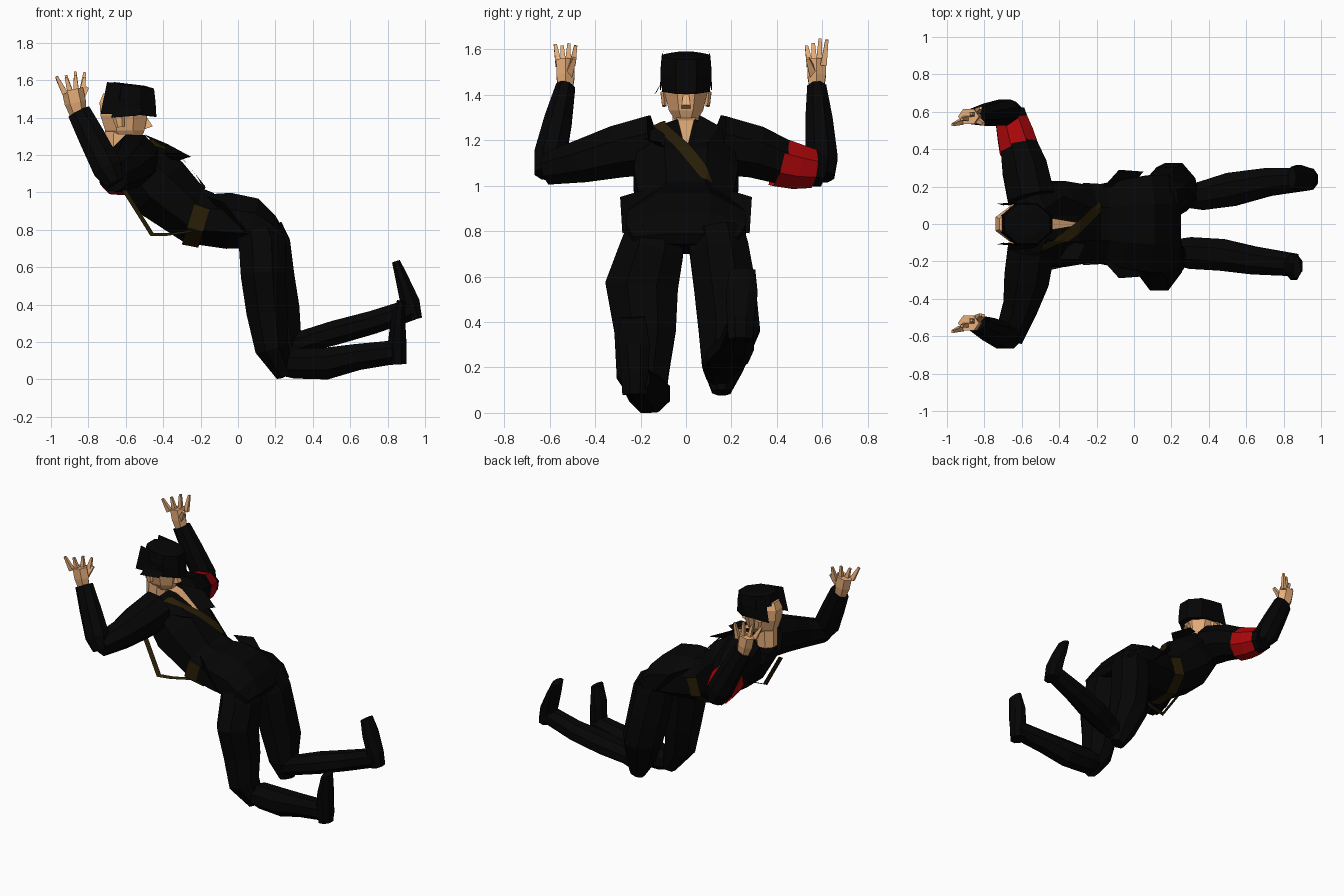
import bpy, bmesh, math, random
from mathutils import Vector as V

random.seed(4)


def material(name, col):
    m = bpy.data.materials.new(name)
    m.diffuse_color = (*col, 1)
    return m


BLACK = material("black cloth", (0.0015, 0.0015, 0.0015))
SKIN = material("skin", (0.80, 0.42, 0.19))
RED = material("red armband", (0.40, 0.002, 0.003))
BROWN = material("brown leather", (0.022, 0.013, 0.002))


def finish(name, bm, *mats):
    bmesh.ops.recalc_face_normals(bm, faces=bm.faces)
    me = bpy.data.meshes.new(name)
    bm.to_mesh(me)
    bm.free()
    for m in mats:
        me.materials.append(m)
    ob = bpy.data.objects.new(name, me)
    bpy.context.collection.objects.link(ob)
    return ob


def loft(name, secs, mat, ref=(0, 1, 0), n=8, cap=True, along=None):
    """Faceted tube: each section is (centre, half width along ref, half depth)."""
    bm = bmesh.new()
    pts = [V(s[0]) for s in secs]
    rings = []
    for i, (c, hw, hd) in enumerate(secs):
        t = V(along) if along else pts[min(i + 1, len(pts) - 1)] - pts[max(i - 1, 0)]
        t.normalize()
        side = V(ref) - t * t.dot(V(ref))
        side.normalize()
        other = t.cross(side)
        k = 1 / math.cos(math.pi / n)
        ring = []
        for j in range(n):
            a = 2 * math.pi * (j + 0.5) / n
            ring.append(bm.verts.new(pts[i] + side * hw * k * math.cos(a) + other * hd * k * math.sin(a)))
        rings.append(ring)
    for a, b in zip(rings, rings[1:]):
        for j in range(n):
            bm.faces.new((a[j], a[(j + 1) % n], b[(j + 1) % n], b[j]))
    if cap:
        bm.faces.new(rings[0])
        bm.faces.new(rings[-1])
    return finish(name, bm, mat)


def ribbon(name, pts, widths, across, mat, wrap=None, offset=0.007, steps=8):
    """Flat strip along pts, optionally laid on another part."""
    bm = bmesh.new()
    rows = []
    for i in range(len(pts) - 1):
        for s in range(steps + (i == len(pts) - 2)):
            f = s / steps
            p = V(pts[i]).lerp(V(pts[i + 1]), f)
            w = widths[i] * (1 - f) + widths[i + 1] * f
            rows.append([bm.verts.new(p + V(across) * w * u) for u in (-0.5, 0, 0.5)])
    for a, b in zip(rows, rows[1:]):
        for j in range(2):
            bm.faces.new((a[j], a[j + 1], b[j + 1], b[j]))
    ob = finish(name, bm, mat)
    if wrap:
        m = ob.modifiers.new("lay on", 'SHRINKWRAP')
        m.target = wrap
        m.wrap_method = 'NEAREST_SURFACEPOINT'
        m.wrap_mode = 'ABOVE_SURFACE'
        m.offset = offset
    return ob


def flap(name, corners, mat):
    bm = bmesh.new()
    bm.faces.new([bm.verts.new(c) for c in corners])
    return finish(name, bm, mat)


# Jacket body leaning back, down to the skirt over the hips
torso = loft("jacket_body", [
    ((-0.60, 0, 1.22), 0.10, 0.10), ((-0.565, 0, 1.185), 0.20, 0.135),
    ((-0.42, 0, 1.03), 0.23, 0.18), ((-0.22, 0, 0.86), 0.20, 0.145),
    ((-0.05, 0, 0.848), 0.24, 0.15), ((0.08, 0, 0.835), 0.26, 0.135),
    ((0.165, 0, 0.80), 0.265, 0.085), ((0.24, 0, 0.765), 0.23, 0.025)], BLACK)

# Belt: brown at the sides and back, covered by the jacket at the front
belt = loft("belt", [((-0.255, 0, 0.875), 0.218, 0.160), ((-0.17, 0, 0.85), 0.213, 0.152)],
            BROWN, cap=False)
belt.data.materials.append(BLACK)
for f in belt.data.polygons:
    if f.normal.z > 0.45:
        f.material_index = 1

# Chest strap, hanging side strap, open collar and lapels
ribbon("chest_strap", [(-0.50, -0.17, 1.32), (-0.34, -0.05, 1.21), (-0.17, 0.10, 1.02)],
       [0.085, 0.085, 0.08], (0.15, 0.95, -0.15), BROWN, torso, 0.014)
ribbon("collar_opening", [(-0.53, 0, 1.33), (-0.28, 0, 1.14)], [0.09, 0.005], (0, 1, 0), SKIN, torso, 0.009)
ribbon("side_strap", [(-0.62, -0.19, 1.03), (-0.46, -0.24, 0.775), (-0.37, -0.22, 0.775), (-0.2, -0.19, 0.80)],
       [0.035, 0.035, 0.035, 0.035], (0.5, 0.6, 0.4), BROWN)
flap("left_lapel", [(-0.50, 0.06, 1.31), (-0.38, 0.15, 1.26), (-0.25, 0.10, 1.19), (-0.34, 0.02, 1.17)], BLACK)
flap("right_lapel", [(-0.40, -0.19, 1.21), (-0.30, -0.19, 1.21), (-0.26, -0.11, 1.19), (-0.34, -0.09, 1.16)], BLACK)
for s in (-1, 1):
    flap("hem_flap", [(-0.17, s * 0.19, 0.98), (-0.08, s * 0.29, 0.95),
                      (0.05, s * 0.28, 0.79), (0.0, s * 0.22, 0.80)], BLACK)

# Flared breeches, shins and upright boots
loft("right_thigh", [
    ((0.11, -0.14, 0.80), 0.12, 0.11), ((0.13, -0.15, 0.72), 0.14, 0.125),
    ((0.135, -0.195, 0.56), 0.16, 0.12), ((0.155, -0.18, 0.36), 0.135, 0.11),
    ((0.18, -0.19, 0.17), 0.115, 0.09), ((0.25, -0.15, 0.03), 0.06, 0.05)], BLACK)
loft("left_thigh", [
    ((0.13, 0.13, 0.80), 0.12, 0.11), ((0.155, 0.145, 0.72), 0.13, 0.125),
    ((0.175, 0.17, 0.56), 0.135, 0.125), ((0.21, 0.19, 0.37), 0.135, 0.12),
    ((0.25, 0.16, 0.20), 0.09, 0.09), ((0.28, 0.155, 0.09), 0.04, 0.05)], BLACK)
loft("right_shin", [
    ((0.23, -0.15, 0.08), 0.07, 0.06), ((0.30, -0.155, 0.085), 0.085, 0.08),
    ((0.47, -0.165, 0.085), 0.085, 0.085), ((0.64, -0.195, 0.12), 0.075, 0.07),
    ((0.87, -0.22, 0.15), 0.06, 0.062)], BLACK)
loft("left_shin", [
    ((0.27, 0.15, 0.17), 0.06, 0.06), ((0.36, 0.15, 0.205), 0.075, 0.06),
    ((0.52, 0.185, 0.25), 0.09, 0.065), ((0.72, 0.225, 0.305), 0.075, 0.062),
    ((0.93, 0.24, 0.375), 0.06, 0.058)], BLACK)
loft("right_boot", [
    ((0.855, -0.225, 0.08), 0.055, 0.045), ((0.85, -0.225, 0.17), 0.06, 0.052),
    ((0.855, -0.23, 0.30), 0.07, 0.04), ((0.87, -0.235, 0.42), 0.055, 0.02)], BLACK)
loft("left_boot", [
    ((0.945, 0.24, 0.32), 0.055, 0.04), ((0.92, 0.24, 0.41), 0.06, 0.052),
    ((0.88, 0.245, 0.53), 0.07, 0.036), ((0.845, 0.25, 0.63), 0.055, 0.022)], BLACK)

# Raised arms with open hands
arms = {
    "right": [(-0.55, -0.14, 1.18), (-0.575, -0.30, 1.15), (-0.61, -0.45, 1.11), (-0.67, -0.61, 1.075), (-0.85, -0.53, 1.43)],
    "left": [(-0.55, 0.14, 1.18), (-0.585, 0.30, 1.15), (-0.625, 0.45, 1.095), (-0.66, 0.60, 1.065), (-0.85, 0.575, 1.43)]}
for side, (sh, top, mid, el, wr) in arms.items():
    s = 1 if side == "left" else -1
    loft(side + "_upper_arm", [(sh, 0.125, 0.13), (top, 0.12, 0.115), (mid, 0.092, 0.095), (el, 0.075, 0.07)],
         BLACK, (1, 0, 0))
    low = V(el) - (V(wr) - V(el)) * 0.08
    loft(side + "_forearm", [(low, 0.05, 0.05), (V(el).lerp(V(wr), 0.15), 0.07, 0.08),
                             (V(el).lerp(V(wr), 0.6), 0.06, 0.072), (wr, 0.042, 0.062)], BLACK)
    w = V(wr)
    loft(side + "_palm", [(w - V((0, 0, 0.03)), 0.028, 0.035), (w + V((-0.02, 0, 0.05)), 0.04, 0.05),
                          (w + V((-0.035, 0, 0.12)), 0.04, 0.05)], SKIN, n=6)
    for k in range(4):
        base = w + V((-0.075 + 0.03 * k, (k - 1.5) * 0.02, 0.10))
        tip = base + V((-0.045 + 0.02 * k, (k - 1.5) * 0.01, random.uniform(0.08, 0.12)))
        loft(side + "_finger", [(base, 0.014, 0.016), (tip, 0.007, 0.007)], SKIN, n=4)
    loft(side + "_thumb", [(w + V((0.0, -s * 0.01, 0.05)), 0.018, 0.018),
                           (w + V((0.045, -s * 0.04, 0.13)), 0.008, 0.008)], SKIN, n=4)

# Armband on the left upper arm
loft("armband", [((-0.615, 0.40, 1.105), 0.104, 0.108), ((-0.635, 0.48, 1.085), 0.097, 0.10),
                 ((-0.655, 0.555, 1.075), 0.086, 0.085)], RED, (1, 0, 0), cap=False)

# Neck and head
loft("neck", [((-0.64, 0, 1.20), 0.06, 0.07), ((-0.63, 0, 1.34), 0.06, 0.08)], SKIN)
loft("head", [((-0.59, 0, 1.285), 0.045, 0.07), ((-0.605, 0, 1.33), 0.075, 0.105),
              ((-0.61, 0, 1.41), 0.095, 0.125), ((-0.62, 0, 1.48), 0.09, 0.12),
              ((-0.62, 0, 1.53), 0.07, 0.10)], SKIN, along=(0, 0, 1))
loft("nose", [((-0.50, 0, 1.40), 0.012, 0.012), ((-0.48, 0, 1.345), 0.02, 0.025)], SKIN, n=4)
for s in (-1, 1):
    loft("ear", [((-0.63, s * 0.095, 1.35), 0.01, 0.02), ((-0.64, s * 0.10, 1.41), 0.012, 0.03)], SKIN, n=6)

# Flat-topped cap, open at the back between two side panels
loft("cap", [((-0.58, 0, 1.42), 0.105, 0.145), ((-0.575, 0, 1.50), 0.113, 0.135),
             ((-0.57, 0, 1.57), 0.105, 0.122), ((-0.58, 0, 1.58), 0.07, 0.08)],
     BLACK, along=(0.12, 0, 1))
for s in (-1, 1):
    flap("cap_side_panel", [(-0.735, s * 0.11, 1.42), (-0.70, s * 0.10, 1.59),
                            (-0.57, s * 0.108, 1.57), (-0.55, s * 0.115, 1.42)], BLACK)
flap("cap_side_flap", [(-0.50, -0.11, 1.45), (-0.66, -0.115, 1.44), (-0.68, -0.14, 1.40), (-0.54, -0.13, 1.41)], BLACK)
